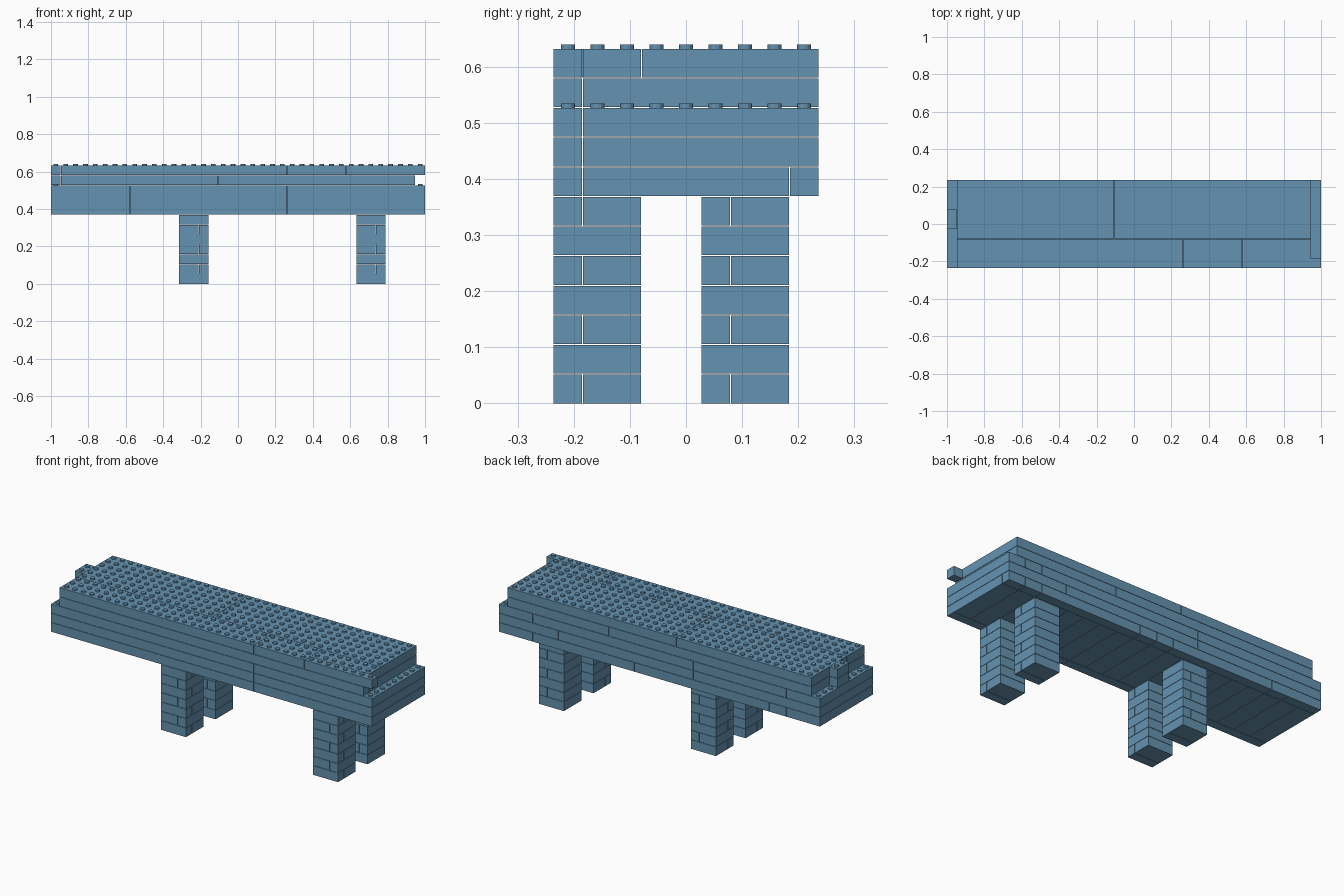
import bpy, bmesh
from mathutils import Matrix

cube = bpy.data.objects.get("Cube")
if cube:
    bpy.data.objects.remove(cube, do_unlink=True)

P = 2 / 38          # stud pitch
H = 0.0528          # course height
GAP = 0.0009        # joint shrink per side
NX, NY = 38, 9      # deck size in studs
STUD_R, STUD_H = 0.0125, 0.008

mat = bpy.data.materials.new("dusty blue")
mat.use_nodes = True
blue = (0.13, 0.29, 0.44, 1)
mat.diffuse_color = blue
mat.node_tree.nodes["Principled BSDF"].inputs["Base Color"].default_value = blue


def px(i):
    return (i - NX / 2) * P


def py(j):
    return (j - NY / 2) * P


def brick(bm, x0, x1, y0, y1, level):
    """Solid block spanning stud cells on one course."""
    size = ((x1 - x0) * P - 2 * GAP, (y1 - y0) * P - 2 * GAP, H - 2 * GAP)
    centre = (px((x0 + x1) / 2), py((y0 + y1) / 2), level * H + H / 2 - GAP)
    bmesh.ops.create_cube(bm, size=1, matrix=Matrix.Translation(centre) @ Matrix.Diagonal((*size, 1)))


def stud(bm, i, j, level):
    """Short round peg on top of a cell."""
    z = level * H - 2 * GAP + STUD_H / 2
    bmesh.ops.create_cone(bm, cap_ends=True, segments=12, radius1=STUD_R, radius2=STUD_R,
                          depth=STUD_H, matrix=Matrix.Translation((px(i + 0.5), py(j + 0.5), z)))


def strip(bm, cuts, y0, y1, level):
    """Row of bricks split at the given x cells."""
    for a, b in zip(cuts, cuts[1:]):
        brick(bm, a, b, y0, y1, level)


def make(name, build):
    bm = bmesh.new()
    build(bm)
    mesh = bpy.data.meshes.new(name)
    bm.to_mesh(mesh)
    bm.free()
    mesh.materials.append(mat)
    obj = bpy.data.objects.new(name, mesh)
    bpy.context.collection.objects.link(obj)


# Four legs, joints turning on alternate courses
def leg(x, y):
    def build(bm):
        for level in range(7):
            if level % 2 == 0:
                brick(bm, x, x + 3, y, y + 1, level)
                brick(bm, x, x + 3, y + 1, y + 3, level)
            else:
                brick(bm, x, x + 2, y, y + 3, level)
                brick(bm, x + 2, x + 3, y, y + 3, level)
    return build


for side, x in (("right", 13), ("left", 31)):
    for end, y in (("front", 0), ("back", 5)):
        make(f"{end}_{side}_leg", leg(x, y))


# Lower deck: front wall, cross planks, back wall
def bottom_course(bm):
    strip(bm, [0, 8, 24, NX], 0, 1, 7)
    strip(bm, list(range(0, NX + 1, 2)), 1, 8, 7)
    strip(bm, [0, 4, 6, 18, 20, 22, 34, 36, NX], 8, 9, 7)


def middle_courses(bm):
    for level, cuts in ((8, [0, 15, 31, NX]), (9, [0, 4, 15, 34, 36, NX])):
        strip(bm, [0, 8, 24, NX], 0, 1, level)
        strip(bm, cuts, 1, 9, level)
    for j in range(NY):
        stud(bm, NX - 1, j, 10)
        if j not in (4, 5):
            stud(bm, 0, j, 10)


make("deck_bottom_course", bottom_course)
make("deck_middle_courses", middle_courses)


# Upper deck: set back at both ends, with a tab at the right end
def upper_course(bm):
    strip(bm, [1, 17, 37], 0, 1, 10)
    strip(bm, [1, 25, 37], 1, 9, 10)
    brick(bm, 0, 1, 4, 6, 10)


def top_course(bm):
    strip(bm, [1, 24, 30], 0, 3, 11)
    brick(bm, 30, 38, 0, 1, 11)      # overhanging front corner
    brick(bm, 30, 37, 1, 3, 11)
    strip(bm, [1, 17, 37], 3, 9, 11)
    brick(bm, 0, 1, 4, 6, 11)
    cells = [(i, j) for i in range(1, NX - 1) for j in range(NY)]
    for i, j in cells + [(0, 4), (0, 5), (NX - 1, 0)]:
        stud(bm, i, j, 12)


make("deck_upper_course", upper_course)
make("deck_top_course", top_course)
